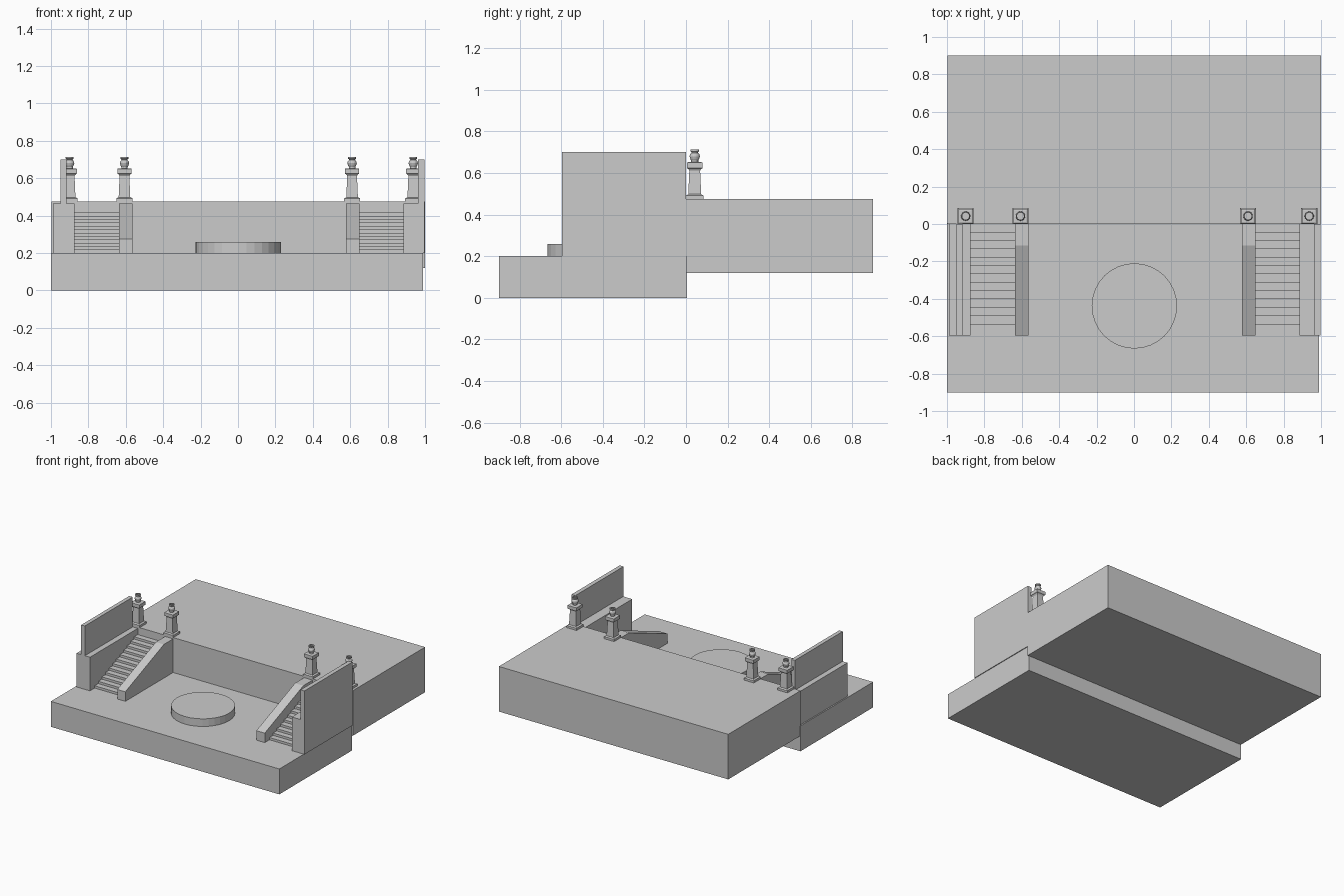
import bpy, bmesh
from math import cos, sin, pi

if "Cube" in bpy.data.objects:
    bpy.data.objects.remove(bpy.data.objects["Cube"])


def mesh_object(name, bm):
    bmesh.ops.recalc_face_normals(bm, faces=bm.faces)
    me = bpy.data.meshes.new(name)
    bm.to_mesh(me)
    bm.free()
    ob = bpy.data.objects.new(name, me)
    bpy.context.collection.objects.link(ob)
    return ob


def loft(bm, rings):
    """Skin a list of equal-length vertex rings and cap both ends."""
    vs = [[bm.verts.new(p) for p in r] for r in rings]
    n = len(vs[0])
    for a, b in zip(vs, vs[1:]):
        for i in range(n):
            j = (i + 1) % n
            bm.faces.new((a[i], a[j], b[j], b[i]))
    bm.faces.new(vs[0][::-1])
    bm.faces.new(vs[-1])


def square(cx, cy, h, z):
    return [(cx + sx * h, cy + sy * h, z) for sx, sy in ((-1, -1), (1, -1), (1, 1), (-1, 1))]


def circle(cx, cy, r, z, n):
    return [(cx + r * cos(2 * pi * i / n), cy + r * sin(2 * pi * i / n), z) for i in range(n)]


def extrude_x(name, profile, x0, x1):
    """Side profile of (y, z) points extruded along x."""
    bm = bmesh.new()
    loft(bm, [[(x, y, z) for y, z in profile] for x in (x0, x1)])
    return mesh_object(name, bm)


def box(name, x0, x1, y0, y1, z0, z1):
    return extrude_x(name, [(y0, z0), (y1, z0), (y1, z1), (y0, z1)], x0, x1)


# Terraces
box("lower_terrace", -1, 0.99, -0.9, 0.005, 0, 0.2)
box("upper_terrace", -0.998, 1, 0, 0.9, 0.12, 0.475)

# Round basin
bm = bmesh.new()
loft(bm, [circle(0.002, -0.438, 0.228, z, 32) for z in (0.2, 0.26)])
basin = mesh_object("round_basin", bm)

# Outer stair walls with a thin raised parapet
for side, x0, x1, t0, t1 in (("left", -0.99, -0.873, -0.948, -0.917),
                             ("right", 0.885, 0.996, 0.963, 0.996)):
    box(side + "_stair_wall", x0, x1, -0.595, 0, 0.2, 0.465)
    box(side + "_parapet", t0, t1, -0.597, 0, 0.465, 0.7)

# Stairs: twelve-step profile
STEPS, RUN, RISE = 12, 0.0447, 0.018
stair = [(0, 0.2), (-STEPS * RUN, 0.2)]
for i in range(STEPS):
    y = -(STEPS - i) * RUN
    z = 0.2 + (i + 1) * RISE
    stair += [(y, z), (y + RUN, z)]
extrude_x("left_stairs", stair, -0.873, -0.635)
extrude_x("right_stairs", stair, 0.65, 0.885)

# Sloping inner rails
rail = [(0, 0.2), (-0.595, 0.2), (-0.595, 0.275), (-0.115, 0.465), (0, 0.465)]
extrude_x("left_inner_rail", rail, -0.635, -0.565)
extrude_x("right_inner_rail", rail, 0.577, 0.65)

# Pedestals with turned urns
PEDESTAL = [(0.043, 0.475), (0.043, 0.492), (0.031, 0.498), (0.026, 0.612),
            (0.031, 0.62), (0.038, 0.624), (0.038, 0.65), (0.03, 0.653)]
URN = [(0.017, 0.653), (0.017, 0.66), (0.021, 0.667), (0.025, 0.68), (0.023, 0.689),
       (0.016, 0.697), (0.016, 0.7), (0.021, 0.704), (0.021, 0.712), (0.013, 0.712), (0.013, 0.704)]
for i, x in enumerate((-0.9, -0.607, 0.61, 0.937)):
    bm = bmesh.new()
    loft(bm, [square(x, 0.042, h, z) for h, z in PEDESTAL])
    mesh_object(f"pedestal_{i + 1}", bm)
    bm = bmesh.new()
    loft(bm, [circle(x, 0.042, r, z, 16) for r, z in URN])
    mesh_object(f"urn_{i + 1}", bm)
